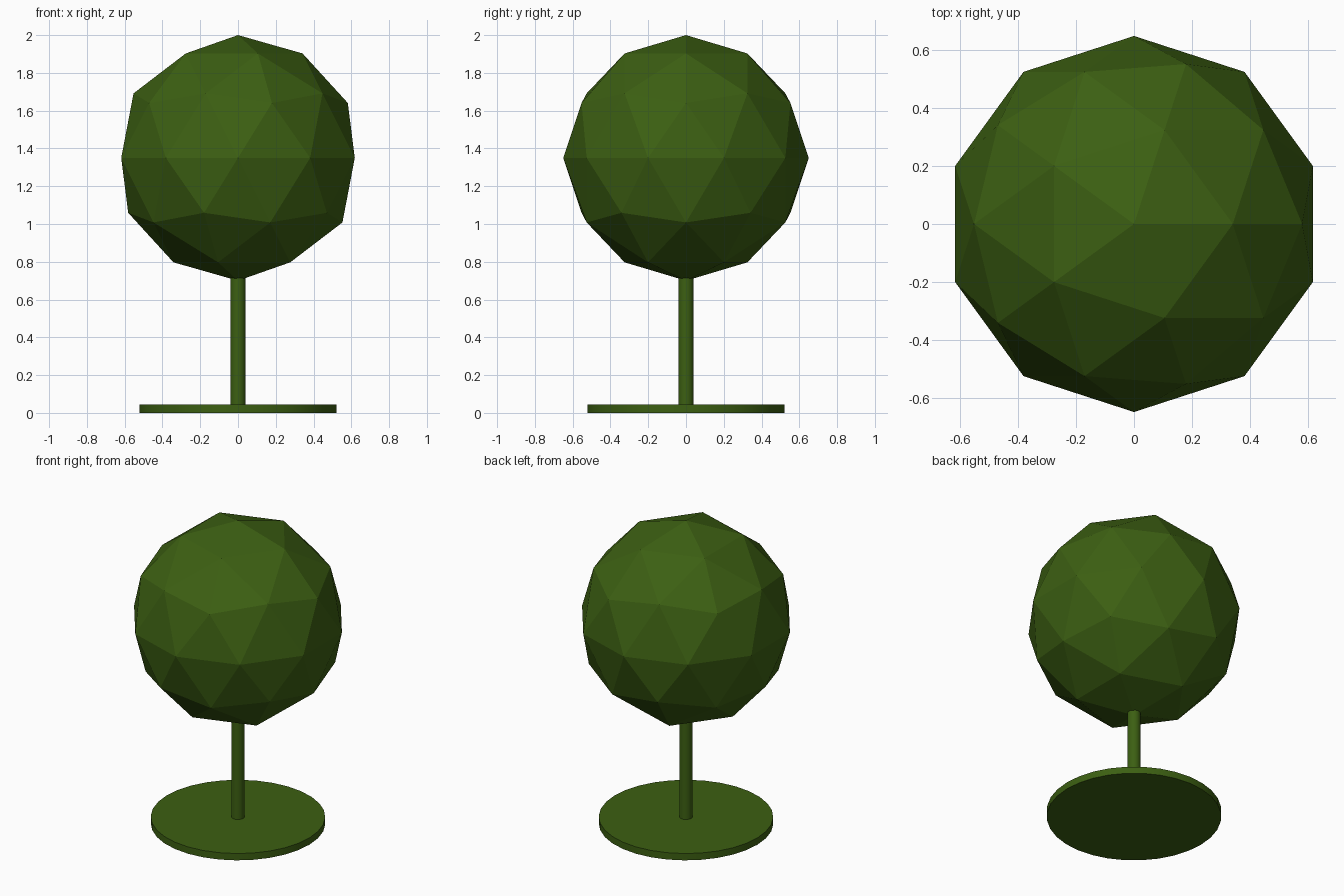
import bpy, math

if "Cube" in bpy.data.objects:
    bpy.data.objects.remove(bpy.data.objects["Cube"])

green = bpy.data.materials.new("leaf_green")
green.diffuse_color = (0.045, 0.115, 0.006, 1)
green.use_nodes = True
green.node_tree.nodes["Principled BSDF"].inputs["Base Color"].default_value = green.diffuse_color


def finish(name, smooth):
    ob = bpy.context.object
    ob.name = name
    ob.data.materials.append(green)
    if smooth:
        bpy.ops.object.shade_smooth_by_angle(angle=math.radians(30))
    return ob


def disc(name, radius, z0, z1, sides):
    bpy.ops.mesh.primitive_cylinder_add(vertices=sides, radius=radius, depth=z1 - z0,
                                        location=(0, 0, (z0 + z1) / 2))
    return finish(name, True)


# Flat round foot and thin stem
disc("base", 0.522, 0.0, 0.045, 32)
disc("stem", 0.04, 0.04, 0.74, 32)

# Low-poly faceted crown
bpy.ops.mesh.primitive_ico_sphere_add(subdivisions=2, radius=0.65, location=(0, 0, 1.35))
finish("crown", False)
